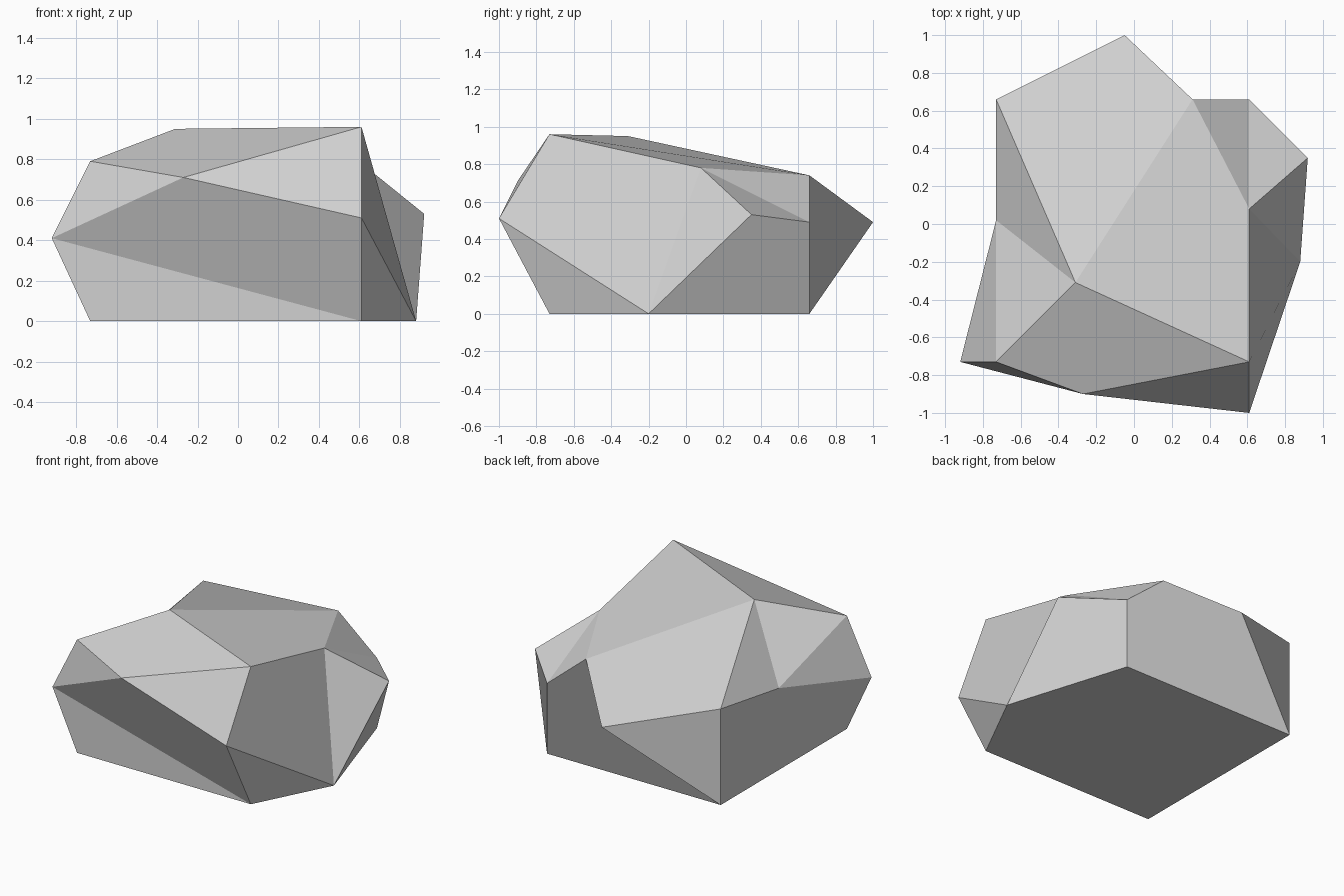
import bpy
import bmesh

# Remove the default cube only
default_cube = bpy.data.objects.get("Cube")
if default_cube:
    bpy.data.objects.remove(default_cube, do_unlink=True)

# The rock is a chipped block: these planes bound its main body
LEFT, RIGHT, FRONT, BACK = -0.73, 0.61, -0.73, 0.66

corners = {
    # ground outline
    "base_fl": (LEFT, FRONT, 0), "base_fr": (RIGHT, FRONT, 0),
    "base_tip": (0.88, -0.2, 0),
    "base_br": (RIGHT, BACK, 0), "base_bl": (LEFT, BACK, 0),
    # points that bulge out around the middle
    "west": (-0.92, FRONT, 0.41), "south": (RIGHT, -1.0, 0.51),
    "east": (0.92, 0.35, 0.53), "north": (-0.05, 1.0, 0.49),
    # shoulders
    "back_right": (RIGHT, BACK, 0.49), "back_ridge": (0.31, BACK, 0.74),
    "back_left": (LEFT, BACK, 0.67), "left_dip": (LEFT, 0.02, 0.57),
    "front_left": (LEFT, FRONT, 0.79), "front_notch": (-0.27, -0.9, 0.71),
    "right_ridge": (RIGHT, 0.08, 0.78),
    # crown
    "peak_left": (-0.31, -0.31, 0.95), "peak_right": (RIGHT, FRONT, 0.96),
}

facets = [
    # underside
    "base_fl base_bl base_br base_tip base_fr",
    # back
    "base_br base_bl north back_ridge back_right",
    "base_bl back_left north",
    # left side
    "base_bl base_fl west left_dip back_left",
    "left_dip west front_left",
    # front
    "base_fl base_fr west",
    "west base_fr south front_notch",
    "west front_notch front_left",
    "front_notch south peak_right",
    # right side
    "base_fr base_tip south",
    "base_tip right_ridge peak_right south",
    "base_tip east right_ridge",
    "base_br back_right east base_tip",
    "right_ridge east back_right",
    "right_ridge back_right back_ridge",
    # top
    "peak_right peak_left front_left front_notch",
    "peak_right right_ridge back_ridge peak_left",
    "back_left peak_left back_ridge north",
    "back_left left_dip peak_left",
    "left_dip front_left peak_left",
]

# Stone colour
stone = bpy.data.materials.new("stone_grey")
stone.use_nodes = True
grey = (0.64, 0.64, 0.64, 1)
stone.diffuse_color = grey
stone.node_tree.nodes["Principled BSDF"].inputs["Base Color"].default_value = grey

# Rock body, flat shaded
bm = bmesh.new()
points = {name: bm.verts.new(co) for name, co in corners.items()}
for facet in facets:
    bm.faces.new([points[name] for name in facet.split()])
bmesh.ops.recalc_face_normals(bm, faces=bm.faces[:])
mesh = bpy.data.meshes.new("rock")
bm.to_mesh(mesh)
bm.free()
mesh.materials.append(stone)
rock = bpy.data.objects.new("rock", mesh)
bpy.context.collection.objects.link(rock)
